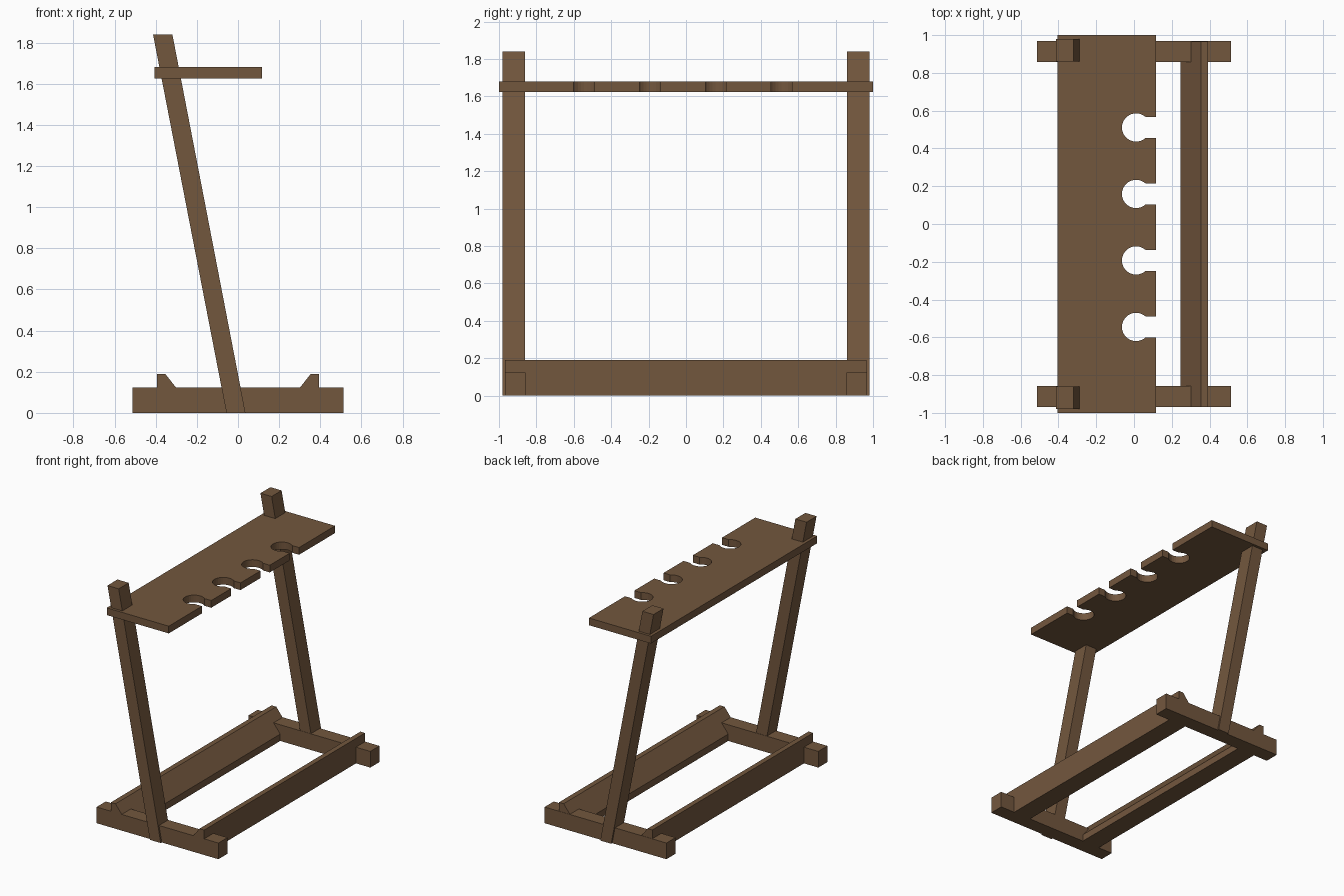
import bpy, bmesh, math
from mathutils import Vector

if "Cube" in bpy.data.objects:
    bpy.data.objects.remove(bpy.data.objects["Cube"])

wood = bpy.data.materials.new("brown_wood")
wood.diffuse_color = (0.171, 0.095, 0.048, 1)
wood.use_nodes = True
wood.node_tree.nodes["Principled BSDF"].inputs["Base Color"].default_value = wood.diffuse_color


def prism(name, profile, push):
    """Extrude a closed outline of 3D points along the vector push."""
    bm = bmesh.new()
    face = bm.faces.new([bm.verts.new(p) for p in profile])
    ext = bmesh.ops.extrude_face_region(bm, geom=[face])
    moved = [g for g in ext["geom"] if isinstance(g, bmesh.types.BMVert)]
    bmesh.ops.translate(bm, verts=moved, vec=Vector(push))
    bmesh.ops.recalc_face_normals(bm, faces=bm.faces[:])
    mesh = bpy.data.meshes.new(name)
    bm.to_mesh(mesh)
    bm.free()
    mesh.materials.append(wood)
    obj = bpy.data.objects.new(name, mesh)
    bpy.context.collection.objects.link(obj)
    return obj


def side_prism(name, xz, y0, y1):
    """Extrude an outline in the xz plane from y0 to y1."""
    return prism(name, [(x, y0, z) for x, z in xz], (0, y1 - y0, 0))


# Floor feet and leaning posts, one of each at both ends
foot = [(-0.513, 0), (0.513, 0), (0.513, 0.123), (-0.513, 0.123)]
post = [(-0.056, 0), (0.036, 0), (-0.319, 1.84), (-0.413, 1.84)]
for label, s in (("front", -1), ("back", 1)):
    side_prism(label + "_foot", foot, s * 0.858, s * 0.968)
    side_prism(label + "_post", post, s * 0.86, s * 0.98)

# Long bottom rails with a chamfered inner edge, mirrored left and right
rail = [(0.245, 0), (0.393, 0), (0.393, 0.19), (0.354, 0.19), (0.245, 0.052)]
for label, s in (("left", -1), ("right", 1)):
    side_prism(label + "_rail", [(s * x, z) for x, z in rail], -0.968, 0.966)

# Top shelf with four keyhole slots opening on its right edge
X0, X1, Z0, Z1 = -0.405, 0.117, 1.625, 1.68
R, HALF, CX = 0.075, 0.056, 0.011
outline = [(X0, 1.0), (X0, -1.0), (X1, -1.0)]
mouth = math.asin(HALF / R)
steps = 20
for cy in (-0.545, -0.193, 0.159, 0.511):
    outline.append((X1, cy - HALF))
    for i in range(steps + 1):
        a = -mouth - (2 * math.pi - 2 * mouth) * i / steps
        outline.append((CX + R * math.cos(a), cy + R * math.sin(a)))
    outline.append((X1, cy + HALF))
outline.append((X1, 1.0))
prism("slotted_shelf", [(x, y, Z0) for x, y in outline], (0, 0, Z1 - Z0))
